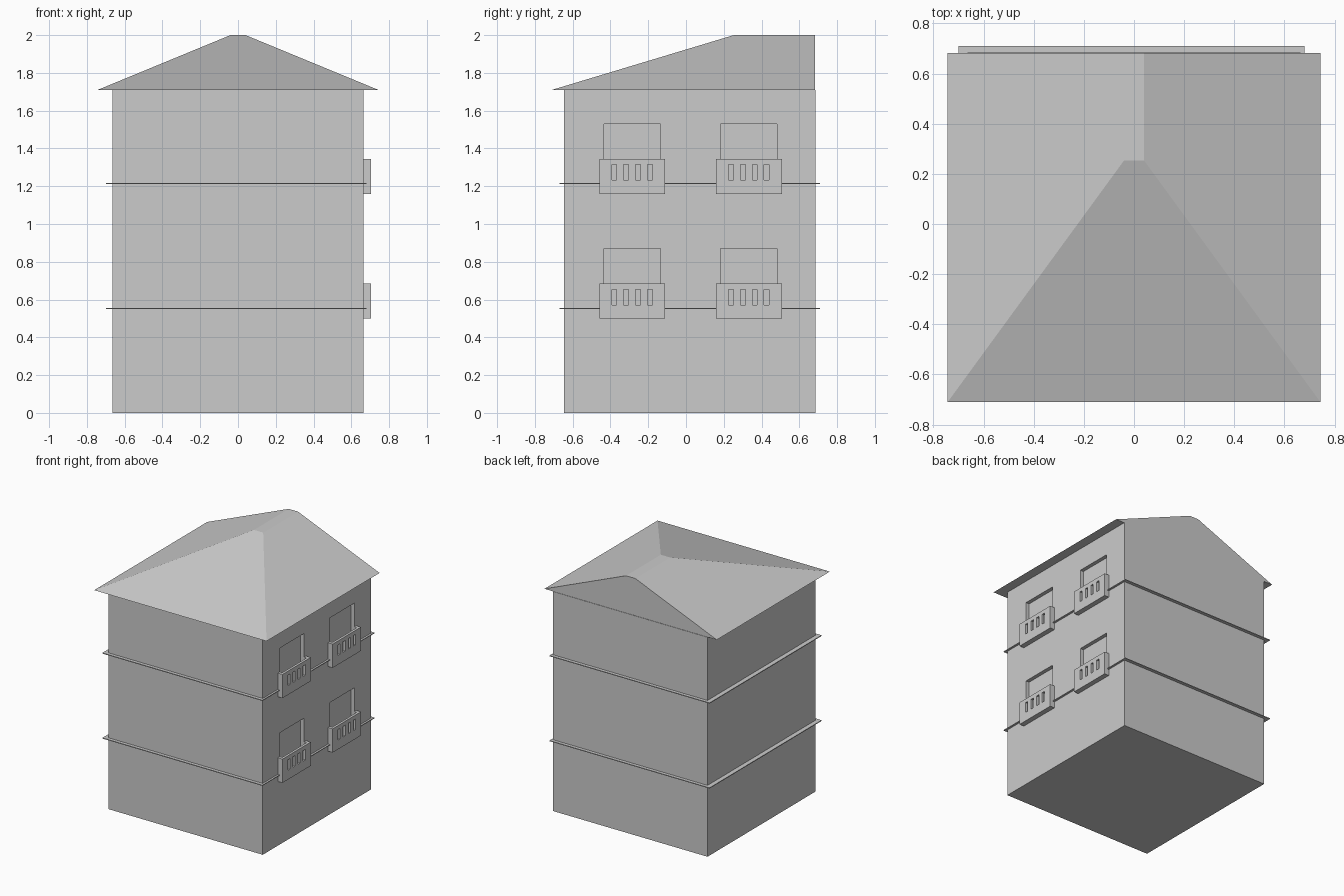
import bpy, bmesh
from mathutils import Vector

if "Cube" in bpy.data.objects:
    bpy.data.objects.remove(bpy.data.objects["Cube"])


def make(name, bm, hide=False):
    bmesh.ops.recalc_face_normals(bm, faces=bm.faces)
    me = bpy.data.meshes.new(name)
    bm.to_mesh(me)
    bm.free()
    ob = bpy.data.objects.new(name, me)
    bpy.context.collection.objects.link(ob)
    ob.hide_render = hide
    if hide:
        ob.hide_set(True)
    return ob


def boxes(name, specs, hide=False):
    """One object from several (x0, x1, y0, y1, z0, z1) boxes."""
    bm = bmesh.new()
    for x0, x1, y0, y1, z0, z1 in specs:
        vs = bmesh.ops.create_cube(bm, size=1)["verts"]
        bmesh.ops.scale(bm, vec=(x1 - x0, y1 - y0, z1 - z0), verts=vs)
        bmesh.ops.translate(bm, vec=((x0 + x1) / 2, (y0 + y1) / 2, (z0 + z1) / 2), verts=vs)
    return make(name, bm, hide)


def cut(ob, cutter):
    m = ob.modifiers.new("cut", "BOOLEAN")
    m.operation = "DIFFERENCE"
    m.solver = "EXACT"
    m.object = cutter


WALL = 0.665
FLOORS = (0.50, 1.16)      # balcony undersides
BAYS = (-0.285, 0.333)     # balcony centres along y

# Walls with recessed door openings on the right side
body = boxes("walls", [(-WALL, WALL, -0.645, 0.685, 0, 1.71)])
doors = [(WALL - 0.03, WALL + 0.1, c - 0.15, c + 0.15, z + 0.02, z + 0.37)
         for z in FLOORS for c in BAYS]
cut(body, boxes("door_cutter", doors, True))

# Thin floor ledges
for i, z in enumerate((0.553, 1.215)):
    boxes(f"ledge_{i + 1}", [(-0.70, 0.68, -0.67, 0.71, z - 0.003, z + 0.003)])

# Balconies: shallow trays with slotted fronts
for i, z in enumerate(FLOORS):
    for j, c in enumerate(BAYS):
        tag = f"{i + 1}_{j + 1}"
        bal = boxes(f"balcony_{tag}", [(WALL - 0.003, 0.705, c - 0.174, c + 0.174, z, z + 0.185)])
        cuts = [(WALL - 0.02, 0.686, c - 0.15, c + 0.15, z + 0.02, z + 0.3)]
        for k in range(4):
            y = c - 0.095 + k * 0.063
            cuts.append((0.68, 0.75, y - 0.013, y + 0.013, z + 0.072, z + 0.154))
        cut(bal, boxes(f"balcony_cutter_{tag}", cuts[:1], True))
        cut(bal, boxes(f"slot_cutter_{tag}", cuts[1:], True))

# Roof: hipped at the front, flush gable at the back
bm = bmesh.new()
pts = [(x, y, 1.71) for x, y in ((-0.743, -0.71), (0.743, -0.71), (0.743, 0.682), (-0.743, 0.682))]
pts += [(x, y, 2.0) for x, y in ((-0.04, 0.253), (0.04, 0.253), (0.04, 0.682), (-0.04, 0.682))]
v = [bm.verts.new(Vector(p)) for p in pts]
bm.faces.new(v[:4])
bm.faces.new(v[4:])
for a in range(4):
    b = (a + 1) % 4
    bm.faces.new((v[a], v[b], v[4 + b], v[4 + a]))
make("roof", bm)
